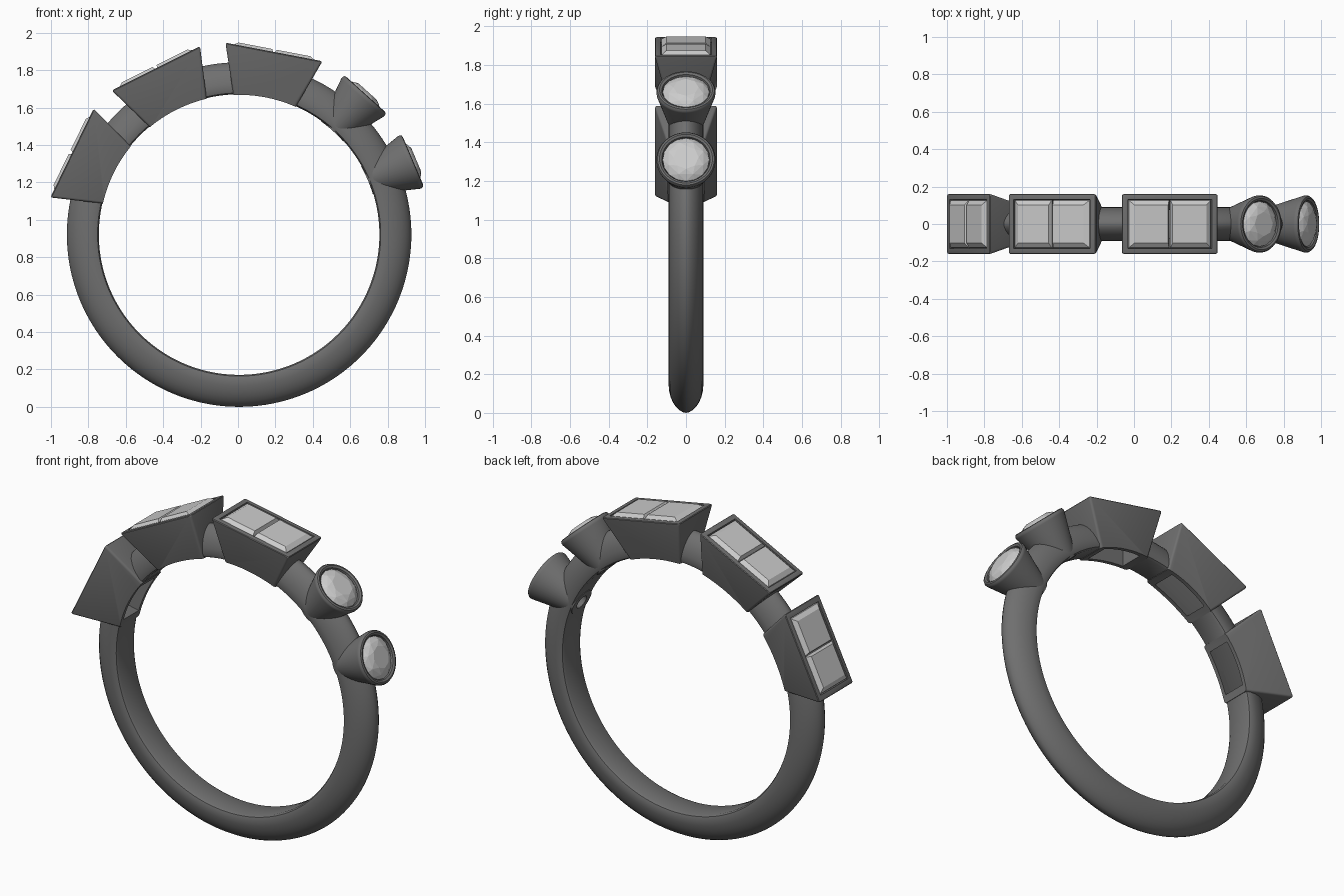
import bpy, bmesh
from math import sin, cos, pi, radians
from mathutils import Matrix, Vector

if "Cube" in bpy.data.objects:
    bpy.data.objects.remove(bpy.data.objects["Cube"])

CENTER = Vector((0.006, 0, 0.921))      # centre of the finger hole
BORE = 0.747


def material(name, v):
    m = bpy.data.materials.new(name)
    m.diffuse_color = (v, v, v, 1)
    m.use_nodes = True
    m.node_tree.nodes["Principled BSDF"].inputs["Base Color"].default_value = m.diffuse_color
    return m


METAL, STONE = material("metal", 0.16), material("stone", 0.6)


def at(deg):
    """Local frame at the ring centre: z points outward, x along the band."""
    return Matrix.Translation(CENTER) @ Matrix.Rotation(radians(deg), 4, 'Y')


def make(name, bm, mat, matrix, smooth=None):
    bmesh.ops.recalc_face_normals(bm, faces=bm.faces)
    me = bpy.data.meshes.new(name)
    bm.to_mesh(me)
    bm.free()
    ob = bpy.data.objects.new(name, me)
    bpy.context.collection.objects.link(ob)
    ob.matrix_world = matrix
    me.materials.append(mat)
    if smooth:
        shade(ob, smooth)
    return ob


def shade(ob, deg):
    bpy.ops.object.select_all(action='DESELECT')
    ob.select_set(True)
    bpy.context.view_layer.objects.active = ob
    bpy.ops.object.shade_smooth_by_angle(angle=radians(deg))


def cut(ob, cutter):
    m = ob.modifiers.new("cut", 'BOOLEAN')
    m.operation, m.object, m.solver = 'DIFFERENCE', cutter, 'EXACT'
    bpy.context.view_layer.objects.active = ob
    bpy.ops.object.modifier_apply(modifier=m.name)


def hull(points):
    bm = bmesh.new()
    for p in points:
        bm.verts.new(p)
    bmesh.ops.convex_hull(bm, input=bm.verts)
    bmesh.ops.dissolve_limit(bm, angle_limit=0.01, verts=bm.verts, edges=bm.edges)
    return bm


def rect(x0, x1, y, z):
    return [(x0, -y, z), (x1, -y, z), (x1, y, z), (x0, y, z)]


def lathe(profile, axis, steps):
    """Spin a closed loop of points around an axis."""
    bm = bmesh.new()
    rings = []
    for i in range(steps):
        rot = Matrix.Rotation(2 * pi * i / steps, 3, axis)
        rings.append([bm.verts.new(rot @ Vector(p)) for p in profile])
    n = len(profile)
    for i in range(steps):
        a, b = rings[i], rings[(i + 1) % steps]
        for j in range(n):
            k = (j + 1) % n
            bm.faces.new((a[j], b[j], b[k], a[k]))
    return bm


def disc(r, z, n, off=0.0):
    return [(r * cos(2 * pi * (i + off) / n), r * sin(2 * pi * (i + off) / n), z) for i in range(n)]


# Band: domed D-shaped section swept around the finger hole
section = [(0.757, 0, -0.084), (0.75, 0, -0.07), (0.75, 0, 0.07), (0.757, 0, 0.084)]
section = [(r, y, 0) for r, _, y in section]
for i in range(15):
    t = pi * i / 14
    section.append((0.775 + 0.146 * sin(t), (1 if i < 7 else -1) * 0.09 * abs(cos(t)) ** 1.15, 0))
band = make("band", lathe(section, 'Y', 160), METAL, Matrix.Translation(CENTER))

# Finger hole cutter trims the feet of all the settings
bm = bmesh.new()
bmesh.ops.create_cone(bm, cap_ends=True, segments=160, radius1=BORE, radius2=BORE, depth=1)
bmesh.ops.rotate(bm, verts=bm.verts, matrix=Matrix.Rotation(pi / 2, 3, 'X'))
bore = make("bore_cutter", bm, METAL, Matrix.Translation(CENTER))
cutters = [bore]

# Three tapered box settings, each with two rectangular stones
for n, deg in enumerate((-64, -26.6, 10.8), 1):
    M = at(deg)
    bm = hull(rect(-0.157, 0.157, 0.082, 0.69) + rect(-0.264, 0.264, 0.163, 0.994))
    bmesh.ops.bevel(bm, geom=bm.edges[:], offset=0.012, segments=3, profile=0.5, affect='EDGES')
    box = make(f"box_setting_{n}", bm, METAL, M)
    pocket = make("pocket_cutter", hull(rect(-0.09, 0.09, 0.05, 0.65) + rect(-0.105, 0.105, 0.055, 0.76)
                                        + rect(-0.228, 0.228, 0.131, 0.975) + rect(-0.228, 0.228, 0.131, 1.1)),
                  METAL, M)
    cutters.append(pocket)
    cut(box, bore)
    cut(box, pocket)
    cut(band, pocket)
    shade(box, 35)
    for side in (-1, 1):
        pts = (rect(0.003, 0.225, 0.128, 0.978) + rect(0.004, 0.222, 0.126, 0.99)
               + rect(0.012, 0.196, 0.102, 1.008) + rect(0.06, 0.13, 0.01, 0.88))
        make(f"box_stone_{n}_{'left' if side < 0 else 'right'}",
             hull([(side * x, y, z) for x, y, z in pts]), STONE, M)

# Two round cup settings with faceted round stones
for n, deg in enumerate((42, 67), 1):
    M = at(deg)
    seat = [(0.120, 0, 0.982), (0.043, 0, 0.82), (0.04, 0, 0.69)]
    outer = [(0.07, 0, 0.69), (0.085, 0, 0.76), (0.152, 0, 0.985), (0.153, 0, 0.997),
             (0.147, 0, 1.007), (0.137, 0, 1.01), (0.125, 0, 1.004)]
    cup = make(f"cup_setting_{n}", lathe(outer + seat, 'Z', 48), METAL, M)
    cut(cup, bore)
    shade(cup, 40)
    hole = make("cup_cutter", hull(disc(0.04, 0.65, 32) + disc(0.043, 0.82, 32) + disc(0.118, 0.982, 32)),
                METAL, M)
    cutters.append(hole)
    cut(band, hole)
    make(f"round_stone_{n}", hull(disc(0.065, 1.028, 8) + disc(0.097, 1.017, 8, 0.5)
                                  + disc(0.121, 0.996, 16) + disc(0.121, 0.988, 16)
                                  + disc(0.02, 0.88, 8)), STONE, M)

shade(band, 40)
for c in cutters:
    bpy.data.objects.remove(c)
